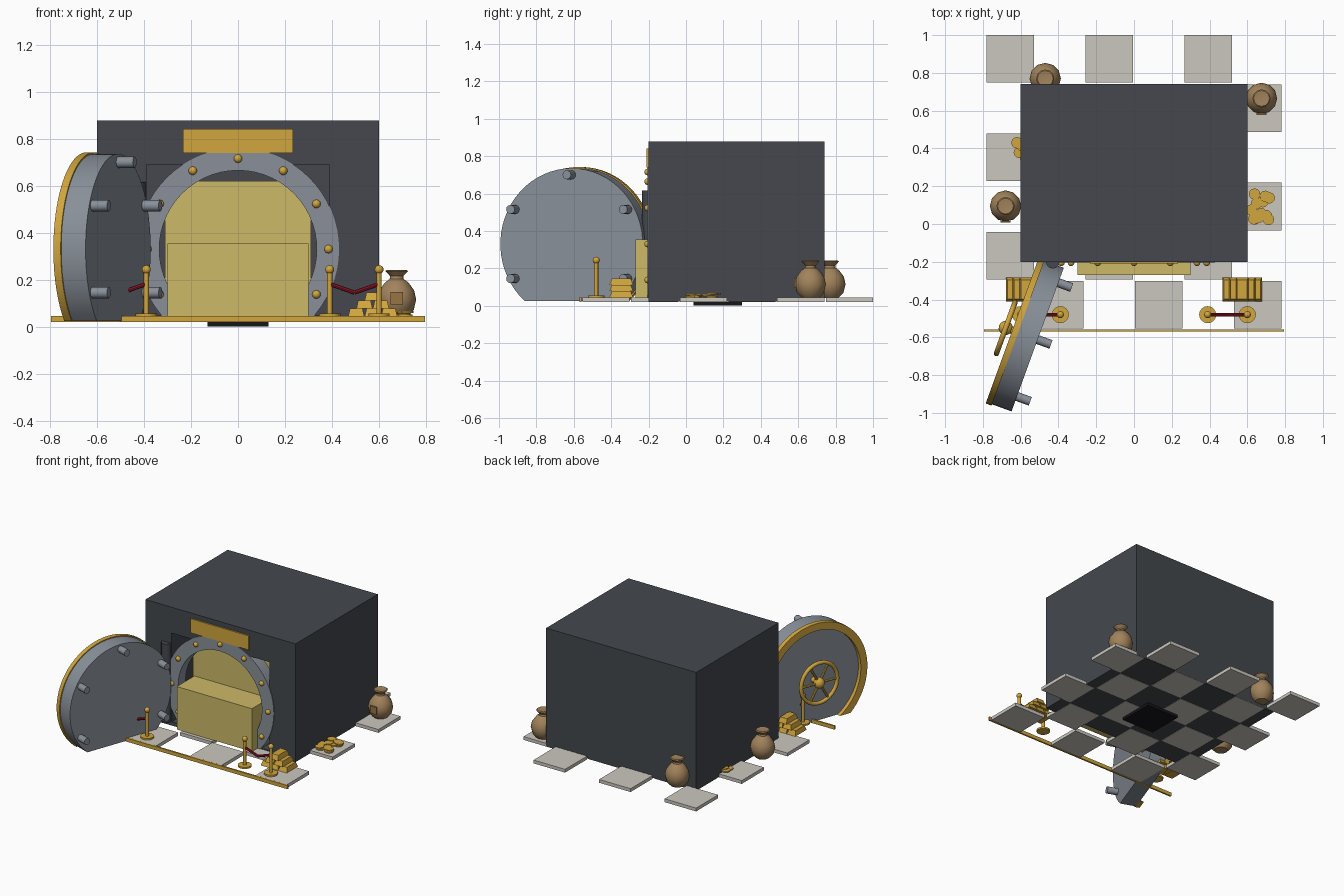
import bpy, bmesh, math, random
from mathutils import Matrix, Vector

cube = bpy.data.objects.get("Cube")
if cube:
    bpy.data.objects.remove(cube, do_unlink=True)
random.seed(4)


def material(name, r, g, b):
    m = bpy.data.materials.new(name)
    m.use_nodes = True
    lin = [(c / 255) ** 2.2 for c in (r, g, b)] + [1]
    m.diffuse_color = lin
    m.node_tree.nodes["Principled BSDF"].inputs["Base Color"].default_value = lin
    return m


DARK = material("dark steel", 70, 73, 78)
STEEL = material("light steel", 136, 143, 152)
GOLD = material("gold", 208, 164, 64)
PALE = material("pale gold", 204, 184, 104)
TILE = material("floor stone", 202, 198, 190)
SACK = material("sack cloth", 160, 130, 92)
PATCH = material("sack patch", 150, 116, 72)
RED = material("red rope", 145, 30, 45)
BLACK = material("black", 28, 28, 32)


def finish(name, bm, mat, smooth=False):
    bmesh.ops.recalc_face_normals(bm, faces=bm.faces)
    me = bpy.data.meshes.new(name)
    bm.to_mesh(me)
    bm.free()
    ob = bpy.data.objects.new(name, me)
    bpy.context.collection.objects.link(ob)
    me.materials.append(mat)
    if smooth:
        bpy.ops.object.select_all(action='DESELECT')
        ob.select_set(True)
        bpy.context.view_layer.objects.active = ob
        bpy.ops.object.shade_smooth_by_angle(angle=math.radians(40))
    return ob


def box(name, lo, hi, mat, taper=1):
    """Box between two corners; taper shrinks its top."""
    bm = bmesh.new()
    bmesh.ops.create_cube(bm, size=1)
    lo, hi = Vector(lo), Vector(hi)
    for v in bm.verts:
        if v.co.z > 0:
            v.co.x *= taper
            v.co.y *= taper
        v.co = (lo + hi) / 2 + v.co * (hi - lo)
    return finish(name, bm, mat)


def rod(name, a, b, r, mat, sides=12):
    a, b = Vector(a), Vector(b)
    bm = bmesh.new()
    turn = (b - a).to_track_quat('Z', 'Y').to_matrix().to_4x4()
    bmesh.ops.create_cone(bm, cap_ends=True, segments=sides, radius1=r, radius2=r,
                          depth=(b - a).length, matrix=Matrix.Translation((a + b) / 2) @ turn)
    return finish(name, bm, mat, True)


def ball(name, at, r, mat):
    bm = bmesh.new()
    bmesh.ops.create_uvsphere(bm, u_segments=12, v_segments=8, radius=r,
                              matrix=Matrix.Translation(at))
    return finish(name, bm, mat, True)


def lathe(name, at, profile, mat, sides=12):
    bm = bmesh.new()
    pts = [bm.verts.new((r, 0, z)) for r, z in profile]
    edges = [bm.edges.new(p) for p in zip(pts, pts[1:])]
    bmesh.ops.spin(bm, geom=pts + edges, cent=(0, 0, 0), axis=(0, 0, 1),
                   angle=math.tau, steps=sides)
    bmesh.ops.remove_doubles(bm, verts=bm.verts, dist=0.0005)
    bmesh.ops.translate(bm, verts=bm.verts, vec=at)
    return finish(name, bm, mat, True)


CZ, FLOOR = 0.33, 0.025     # axis height of the round door, and floor cut


def arc(r, steps=48):
    """Circle points (x, z) running over the top from floor to floor."""
    a = math.asin((CZ - FLOOR) / r)
    return [(r * math.cos(t), CZ + r * math.sin(t)) for t in
            (-a + (math.pi + 2 * a) * i / steps for i in range(steps + 1))]


def prism(name, pts, y0, y1, mat):
    bm = bmesh.new()
    f = bm.faces.new([bm.verts.new((x, y0, z)) for x, z in pts])
    ext = bmesh.ops.extrude_face_region(bm, geom=[f])["geom"]
    bmesh.ops.translate(bm, vec=(0, y1 - y0, 0),
                        verts=[g for g in ext if isinstance(g, bmesh.types.BMVert)])
    return finish(name, bm, mat, True)


def floor_ring(name, r_in, r_out, y0, y1, mat):
    return prism(name, arc(r_out) + arc(r_in)[::-1], y0, y1, mat)


# Vault body with a square doorway
body = box("vault_body", (-.6, -.2, .022), (.6, .74, .877), DARK)
cutter = box("doorway_cutter", (-.39, -.4, .05), (.39, .1, .69), DARK)
cutter.hide_render = True
mod = body.modifiers.new("doorway", 'BOOLEAN')
mod.operation, mod.object, mod.solver = 'DIFFERENCE', cutter, 'EXACT'
bpy.ops.object.select_all(action='DESELECT')
bpy.context.view_layer.objects.active = body
bpy.ops.object.modifier_apply(modifier=mod.name)
bpy.data.objects.remove(cutter, do_unlink=True)

# Doorway ring with studs, sign plate, treasure inside
floor_ring("doorway_ring", .335, .43, -.205, -.12, STEEL)
for i in range(-1, 8):
    t = math.radians(30 * i)
    ball("ring_stud", (.385 * math.cos(t), -.205, CZ + .385 * math.sin(t)), .018, GOLD)
box("sign_plate", (-.233, -.21, .738), (.233, -.199, .84), GOLD)
box("treasure_front", (-.3, -.27, .045), (.3, -.05, .355), PALE)
box("treasure_back", (-.31, -.07, .045), (.31, .09, .62), PALE)
rod("hinge_post", (-.43, -.2, .05), (-.43, -.2, .615), .036, DARK)

# Open round door, built facing the front and then swung open
door = [prism("door_slab", arc(.405), -.115, 0, STEEL),
        floor_ring("door_rim", .36, .412, -.143, -.11, GOLD)]
for deg in (-30, 30, 90, 150, 210):
    t = math.radians(deg)
    x, z = .37 * math.cos(t), CZ + .37 * math.sin(t)
    door.append(rod("lock_bolt", (x, -.01, z), (x, .075, z), .024, STEEL))
WY, WR = -.18, .145
door.append(rod("wheel_axle", (0, -.11, CZ), (0, WY, CZ), .02, GOLD))
door.append(ball("wheel_hub", (0, WY, CZ), .038, GOLD))
for i in range(3):
    t = math.pi * i / 3
    d = Vector((math.cos(t), 0, math.sin(t))) * WR
    c = Vector((0, WY, CZ))
    door.append(rod("wheel_spoke", c - d, c + d, .009, GOLD, 8))
bpy.ops.mesh.primitive_torus_add(major_radius=WR, minor_radius=.014, major_segments=32,
                                 minor_segments=8, location=(0, WY, CZ),
                                 rotation=(math.pi / 2, 0, 0))
wheel = bpy.context.object
wheel.name = "wheel_rim"
wheel.data.materials.append(GOLD)
bpy.ops.object.shade_smooth_by_angle(angle=math.radians(50))
door.append(wheel)
swing = Matrix.Translation((-.51, -.612, 0)) @ Matrix.Rotation(math.radians(-110), 4, 'Z')
for ob in door:
    ob.matrix_world = swing @ ob.matrix_basis

# Checkered floor stones, front trim and base block
STEP, HALF = .262, .126
for row in range(6):
    for col in range(row % 2, 6, 2):
        x, y = (col - 2.5) * STEP, .874 - row * STEP * .994
        box("floor_tile", (x - HALF, y - HALF, .02), (x + HALF, y + HALF, .044), TILE)
box("front_trim", (-.795, -.57, .02), (.795, -.558, .046), GOLD)
box("base_block", (-.13, .04, 0), (.13, .3, .021), BLACK)

# Rope barriers and gold bar stacks on both sides
for s in (-1, 1):
    for x in (.39 * s, .6 * s):
        rod("post_base", (x, -.48, .044), (x, -.48, .056), .045, GOLD, 16)
        rod("post", (x, -.48, .05), (x, -.48, .24), .011, GOLD)
        ball("post_ball", (x, -.48, .243), .019, GOLD)
        rod("rope", (x, -.48, .182), (.495 * s, -.48, .145), .009, RED, 8)
    for level in range(3):
        for k in range(3 - level):
            x, z = .573 * s + (k - (2 - level) / 2) * .07, .044 + .034 * level
            box("gold_bar", (x - .034, -.41, z), (x + .034, -.282, z + .034), GOLD, .78)

# Money sacks with a square patch
BAG = [(0, 0), (.045, .002), (.072, .03), (.083, .075), (.074, .115), (.05, .148),
       (.03, .163), (.028, .175), (.048, .197), (.042, .202), (0, .196)]
for x, y in ((-.47, .77), (.675, .665), (-.68, .095)):
    lathe("sack", (x, y, .04), BAG, SACK)
    box("sack_patch", (x - .026, y - .087, .095), (x + .026, y - .078, .147), PATCH)

# Coin heaps
for cx, cy in ((.67, .09), (-.57, .41)):
    for i in range(14):
        x, y = cx + random.uniform(-.055, .055), cy + random.uniform(-.08, .08)
        z = .044 + .005 * (i % 4)
        rod("coin", (x, y, z), (x, y, z + .008), .03, GOLD)
